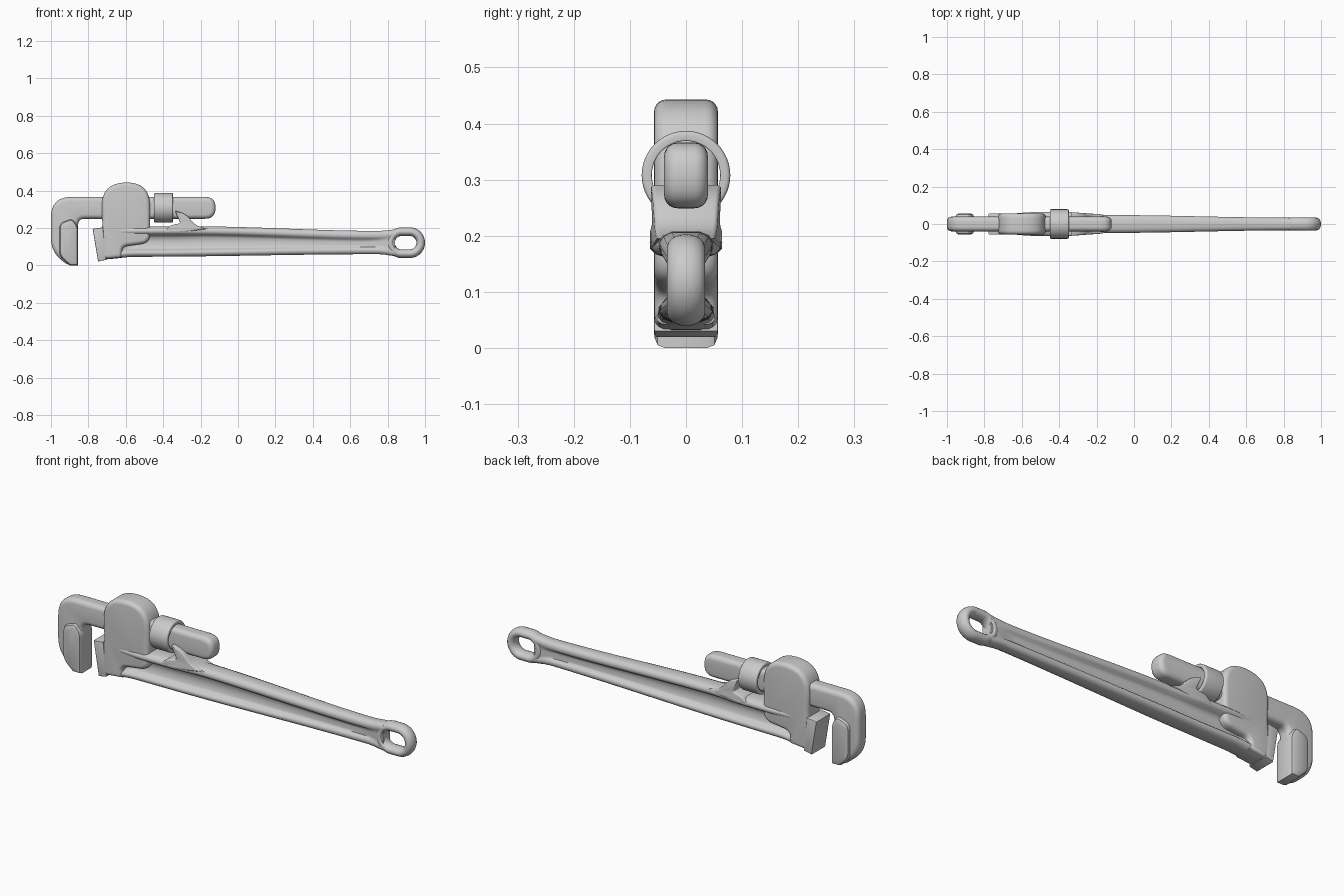
import bpy, bmesh
from math import sin, cos, pi
from mathutils import Vector

if "Cube" in bpy.data.objects:
    bpy.data.objects.remove(bpy.data.objects["Cube"])


def loft(name, loops, wrap=False, angle=40):
    """Skin a list of equal closed loops; cap the ends, or join last to first."""
    bm = bmesh.new()
    rows = [[bm.verts.new(p) for p in loop] for loop in loops]
    n = len(rows[0])
    for i in range(len(rows) if wrap else len(rows) - 1):
        a, b = rows[i], rows[(i + 1) % len(rows)]
        for j in range(n):
            k = (j + 1) % n
            bm.faces.new((a[j], a[k], b[k], b[j]))
    if not wrap:
        bm.faces.new(rows[0])
        bm.faces.new(rows[-1])
    bmesh.ops.recalc_face_normals(bm, faces=bm.faces)
    me = bpy.data.meshes.new(name)
    bm.to_mesh(me)
    bm.free()
    ob = bpy.data.objects.new(name, me)
    bpy.context.collection.objects.link(ob)
    bpy.ops.object.select_all(action='DESELECT')
    ob.select_set(True)
    bpy.context.view_layer.objects.active = ob
    bpy.ops.object.shade_smooth_by_angle(angle=angle * pi / 180)
    return ob


def outline(corners, steps=8):
    """Round each (x, z, tangent length) corner of a polygon."""
    pts, n = [], len(corners)
    for i, (x, z, r) in enumerate(corners):
        p = Vector((x, z))
        if r == 0:
            new = [p]
        else:
            a = p + (Vector(corners[i - 1][:2]) - p).normalized() * r
            b = p + (Vector(corners[(i + 1) % n][:2]) - p).normalized() * r
            ts = [k / steps for k in range(steps + 1)]
            new = [a * (1 - t) ** 2 + p * 2 * t * (1 - t) + b * t * t for t in ts]
        pts += [q for q in new if not pts or (q - pts[-1]).length > 1e-4]
    if (pts[0] - pts[-1]).length < 1e-4:
        pts.pop()
    area = sum(pts[i - 1].cross(pts[i]) for i in range(len(pts)))
    return pts if area > 0 else pts[::-1]


def inset(pts, d):
    res = []
    for i, p in enumerate(pts):
        e = (p - pts[i - 1]).normalized()
        f = (pts[(i + 1) % len(pts)] - p).normalized()
        m = Vector((-e.y - f.y, e.x + f.x))
        res.append(p + m * d / max(1 + e.dot(f), 0.2))
    return res


def slab(name, corners, half, bevel, seg=5, taper=lambda x: 1, angle=40):
    """Side profile thickened along y with rounded rims."""
    pts, rims = outline(corners), []
    for k in range(seg + 1):
        a = pi / 2 * k / seg
        rims.append((bevel * (1 - cos(pi / 2 - a)), half - bevel + bevel * cos(a)))
    loops = []
    for d, y in rims:
        loops.append([(p.x, -y * taper(p.x), p.y) for p in inset(pts, d)])
    for d, y in reversed(rims):
        loops.append([(p.x, y * taper(p.x), p.y) for p in inset(pts, d)])
    return loft(name, loops, angle=angle)


def lerp(table, x):
    for (x0, v0), (x1, v1) in zip(table, table[1:]):
        if x <= x1:
            t = max(0, (x - x0) / (x1 - x0))
            return v0 + (v1 - v0) * t * t * (3 - 2 * t)
    return table[-1][1]


# rims of the slab helper run from full outline to inset cap
def slab_rims(half, bevel, seg):
    return [(bevel * (1 - cos(pi / 2 * k / seg)), half - bevel + bevel * sin(pi / 2 * k / seg))
            for k in range(seg + 1)]


def slab(name, corners, half, bevel, seg=5, taper=lambda x: 1, angle=40):
    """Side profile thickened along y with rounded rims."""
    pts, rims = outline(corners), slab_rims(half, bevel, seg)
    path = [(d, -y) for d, y in reversed(rims)] + rims
    loops = [[(p.x, y * taper(p.x), p.y) for p in inset(pts, d)] for d, y in path]
    return loft(name, loops, angle=angle)


# handle: I-beam section with concave sides
TOP = [(-0.72, 0.21), (-0.22, 0.21), (0.75, 0.186), (0.87, 0.195)]
BOT = [(-0.72, 0.03), (-0.55, 0.044), (0.75, 0.058), (0.87, 0.045)]
WT = [(-0.72, 0.054), (-0.5, 0.066), (-0.36, 0.064), (-0.15, 0.049), (0.87, 0.034)]
WB = [(-0.72, 0.052), (-0.3, 0.049), (0.87, 0.033)]
FILL = [(-0.65, 1), (-0.58, 0), (0.7, 0), (0.82, 0.9)]
RIM = [(0.5, 0.002), (0.82, 0.009), (0.98, 0.021), (0.97, 0.033), (0.82, 0.043)]
sections = []
for i in range(55):
    x = -0.72 + 1.56 * i / 54
    zt, zb, wt, wb, f = (lerp(t, x) for t in (TOP, BOT, WT, WB, FILL))
    web = 0.016 + (wb * 0.9 - 0.016) * f
    side = [(max(wt * s, web) if j > 2 else wt * s, zt - d) for j, (s, d) in enumerate(RIM)]
    side += [(max(web, wt * 0.5), zt - 0.050), (web, zt - 0.060), (web, (zt + zb) / 2),
             (web, zb + 0.050), (max(web, wb * 0.5), zb + 0.041)]
    side += [(max(wb * s, web) if j > 2 else wb * s, zb + d * 0.85)
             for j, (s, d) in reversed(list(enumerate(RIM)))]
    sections.append([(x, y, z) for y, z in side] + [(x, -y, z) for y, z in reversed(side)])
loft("handle", sections, angle=60)

# hanging eye at the handle end
eye = []
for i in range(48):
    a = 2 * pi * (i + 0.5) / 48 - pi / 2
    cx = 0.918 if cos(a) > 0 else 0.875
    ring = []
    for j in range(16):
        b = 2 * pi * j / 16
        r = 0.059 + 0.023 * cos(b)
        ring.append((cx + r * cos(a), 0.034 * sin(b), 0.121 + r * sin(a)))
    eye.append(ring)
loft("handle_eye", eye, wrap=True, angle=60)

# housing that holds the sliding jaw
slab("head_housing", [(-0.74, 0.03, 0), (-0.725, 0.22, 0.02), (-0.735, 0.443, 0.14),
                      (-0.47, 0.443, 0.125), (-0.47, 0.21, 0.02), (-0.47, 0.12, 0.05),
                      (-0.62, 0.10, 0.03), (-0.62, 0.042, 0)], 0.057, 0.022)

# lug behind the adjusting nut
slab("nut_lug", [(-0.338, 0.293, 0.012), (-0.28, 0.275, 0.03), (-0.225, 0.212, 0.03),
                 (-0.16, 0.195, 0), (-0.3, 0.175, 0), (-0.40, 0.175, 0),
                 (-0.36, 0.214, 0.01), (-0.308, 0.225, 0.01)], 0.064, 0.008, 3,
     taper=lambda x: 1 - 1.1 * max(0, x + 0.35))

# fixed lower jaw insert
slab("heel_jaw", [(-0.777, 0.195, 0), (-0.748, 0.02, 0), (-0.705, 0.03, 0), (-0.722, 0.203, 0)],
     0.057, 0.004, 2, angle=30)

# hook jaw with its sliding shank
slab("hook_jaw", [(-1.0, 0.366, 0.11), (-0.12, 0.366, 0.057), (-0.12, 0.249, 0.057),
                  (-0.855, 0.249, 0.035), (-0.855, 0.0, 0), (-0.91, 0.0, 0.03),
                  (-1.0, 0.075, 0.07)], 0.039, 0.024)

# toothed block on the hook, wider than the hook
slab("hook_tooth_block", [(-0.9, 0.0, 0), (-0.855, 0.0, 0), (-0.855, 0.205, 0.02),
                          (-0.885, 0.25, 0.02), (-0.955, 0.225, 0.03), (-0.955, 0.05, 0.03)],
     0.056, 0.018, 2, angle=30)

# adjusting nut around the shank
nut = []
section = outline([(-0.45, 0.061, 0.003), (-0.348, 0.061, 0.003),
                   (-0.348, 0.079, 0.008), (-0.45, 0.079, 0.008)], 4)
for i in range(48):
    a = 2 * pi * i / 48
    nut.append([(p.x, p.y * sin(a), 0.308 + p.y * cos(a)) for p in section])
loft("adjusting_nut", nut, wrap=True)
